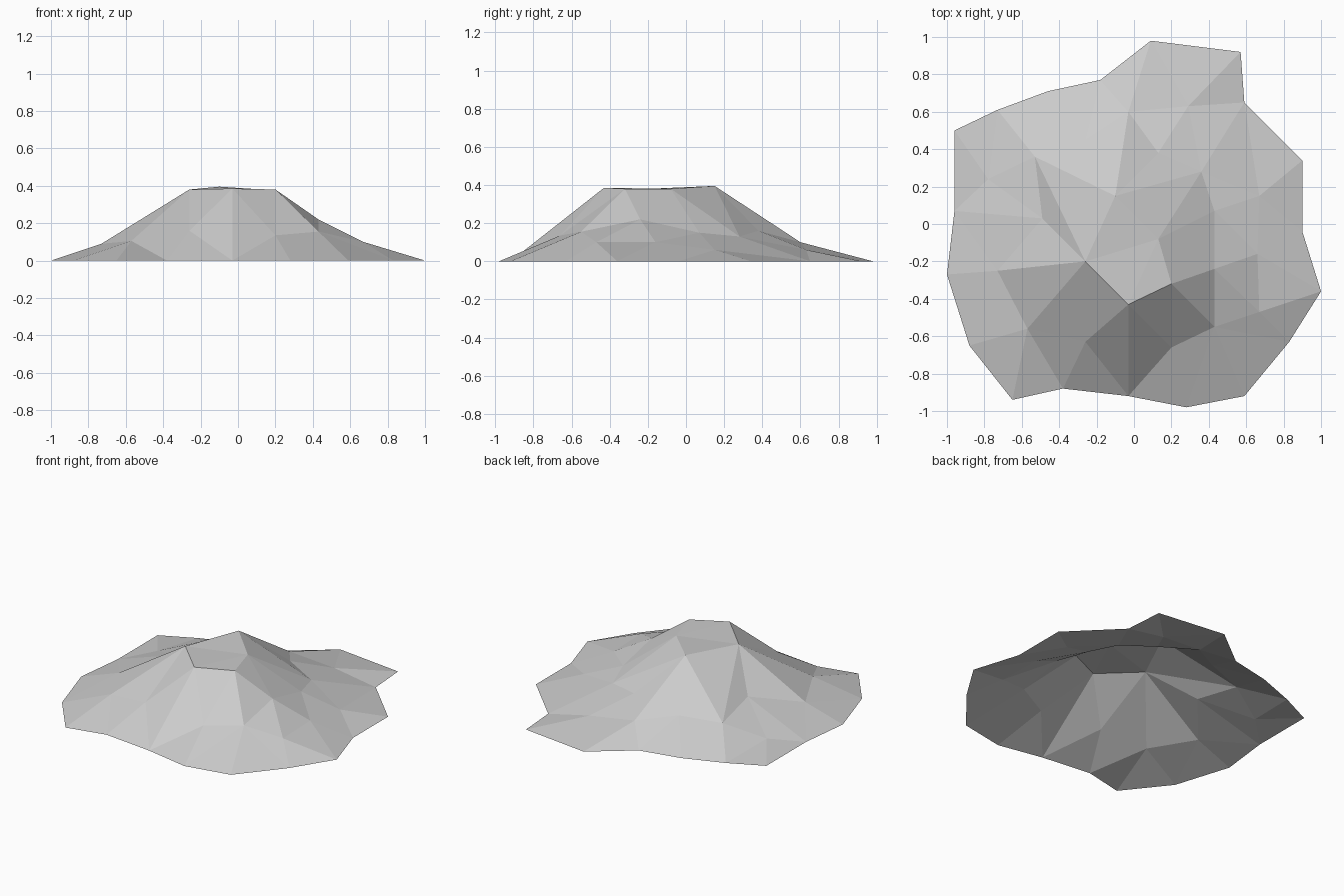
import bpy
import bmesh
from mathutils import Vector
from mathutils.geometry import delaunay_2d_cdt

# Remove the default object only
default_cube = bpy.data.objects.get("Cube")
if default_cube:
    bpy.data.objects.remove(default_cube, do_unlink=True)


def make_material(name, colour):
    material = bpy.data.materials.new(name)
    material.use_nodes = True
    material.diffuse_color = colour
    shader = next(n for n in material.node_tree.nodes if n.type == "BSDF_PRINCIPLED")
    shader.inputs["Base Color"].default_value = colour
    shader.inputs["Roughness"].default_value = 1
    return material


def loop_edges(start, count):
    """Edges that close a ring of consecutive points."""
    return [(start + i, start + (i + 1) % count) for i in range(count)]


# Flat summit, counter-clockwise
summit = [(-.26, -.2, .38), (-.03, -.43, .385), (.2, -.32, .38),
          (.13, -.08, .38), (-.1, .15, .395)]

# Shoulders around the summit, then the lower foothills
shoulders = [(-.57, -.56, .105), (-.26, -.63, .16), (.2, -.66, .135),
             (.43, -.55, .155), (.43, -.24, .22), (.43, .07, .15),
             (.36, .28, .13), (.13, .38, .16), (-.03, .6, .1),
             (-.26, .45, .14), (-.53, .36, .125), (-.49, .03, .17)]
foothills = [(.67, -.47, .1), (.66, -.16, .1), (.67, .15, .06),
             (.29, .63, .06), (-.78, .24, .04), (-.73, -.25, .09)]

# Irregular outline on the ground, counter-clockwise
outline = [(1, -.36), (.9, -.04), (.9, .34), (.59, .65), (.57, .92),
           (.09, .98), (-.18, .77), (-.46, .71), (-.73, .61), (-.96, .5),
           (-.96, .07), (-1, -.27), (-.88, -.65), (-.65, -.94), (-.38, -.88),
           (-.03, -.92), (.28, -.98), (.59, -.92), (.83, -.63)]
rim = [(x, y, 0) for x, y in outline]

points = [Vector(p) for p in summit + shoulders + foothills + rim]
rim_start = len(points) - len(rim)

# Ridges and creases: each summit corner runs down to these shoulders
ridges = {0: (3, 5, 15, 16), 1: (6, 7, rim_start + 15), 2: (8, 9),
          3: (9, 10, 11), 4: (11, 12, 13, 15)}
creases = loop_edges(0, len(summit)) + loop_edges(rim_start, len(rim))
creases += [(top, foot) for top, feet in ridges.items() for foot in feet]

# Triangulate the plan inside the outline and lift it to the heights
plan, _, triangles, sources, _, _ = delaunay_2d_cdt(
    [p.xy for p in points], creases, [], 1, 0.0001)

bm = bmesh.new()
verts = []
for flat, source in zip(plan, sources):
    height = points[source[0]].z if source else 0
    verts.append(bm.verts.new((flat.x, flat.y, height)))
for triangle in triangles:
    bm.faces.new([verts[i] for i in triangle])

# Every facet faces up and stays flat; the underside is open
for face in bm.faces:
    face.normal_update()
    if face.normal.z < 0:
        face.normal_flip()
    face.smooth = False

mesh = bpy.data.meshes.new("rocky_hill")
bm.to_mesh(mesh)
bm.free()
mesh.materials.append(make_material("stone grey", (.6, .6, .6, 1)))
hill = bpy.data.objects.new("rocky_hill", mesh)
bpy.context.collection.objects.link(hill)
